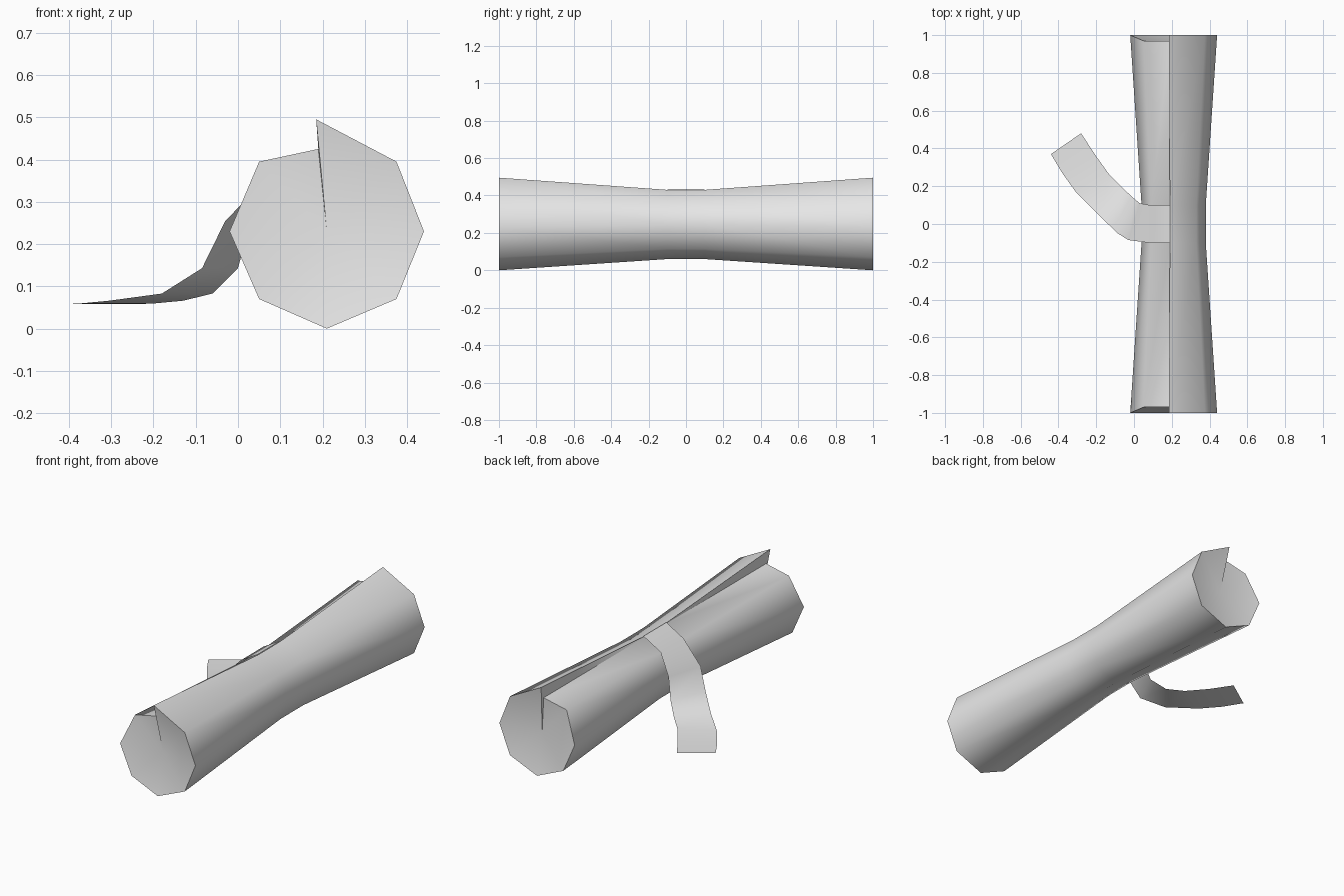
import bpy, bmesh, math

cube = bpy.data.objects.get("Cube")
if cube:
    bpy.data.objects.remove(cube, do_unlink=True)

paper = bpy.data.materials.new("light_grey_paper")
paper.use_nodes = True
paper.diffuse_color = (0.8, 0.8, 0.8, 1)
paper.node_tree.nodes["Principled BSDF"].inputs["Base Color"].default_value = (0.8, 0.8, 0.8, 1)


def finish(name, bm, angle):
    mesh = bpy.data.meshes.new(name)
    bm.to_mesh(mesh)
    bm.free()
    mesh.materials.append(paper)
    obj = bpy.data.objects.new(name, mesh)
    bpy.context.collection.objects.link(obj)
    bpy.ops.object.select_all(action="DESELECT")
    obj.select_set(True)
    bpy.context.view_layer.objects.active = obj
    bpy.ops.object.shade_smooth_by_angle(angle=math.radians(angle))
    return obj


# Rolled sheet: an octagonal roll whose overlapping edge leaves a step on top
flared = [(.185, .495), (.375, .395), (.44, .23), (.375, .07), (.21, 0),
          (.05, .07), (-.02, .23), (.05, .395), (.19, .425)]
waist = [(.19, .43), (.33, .365), (.38, .245), (.33, .115), (.21, .06),
         (.09, .115), (.04, .245), (.09, .365), (.19, .425)]
bm = bmesh.new()
rings = []
for y, section in ((-1, flared), (-.1, waist), (.1, waist), (1, flared)):
    ring = []
    for i, (x, z) in enumerate(section):
        # The tucked-under edge sits slightly inside each end
        inset = .97 if abs(y) == 1 and i >= 7 else 1
        ring.append(bm.verts.new((x, y * inset, z)))
    rings.append(ring)
count = len(flared)
for a, b in zip(rings, rings[1:]):
    for i in range(count):
        j = (i + 1) % count
        bm.faces.new((a[i], a[j], b[j], b[i]))

# Slightly dished ends
for ring, y in ((rings[0], -.955), (rings[-1], .955)):
    hub = bm.verts.new((.21, y, .23))
    for i in range(count):
        bm.faces.new((ring[i], ring[(i + 1) % count], hub))
bmesh.ops.recalc_face_normals(bm, faces=bm.faces)
finish("rolled_sheet", bm, 60)

# Loose band: rungs of (outer x, outer y, inner x, inner y, height)
rungs = [(.19, -.1, .19, .1, .433), (.085, -.1, .085, .1, .372),
         (-.03, -.085, .03, .11, .255), (-.085, -.05, 0, .135, .143),
         (-.18, .04, -.06, .19, .083), (-.305, .165, -.13, .26, .066),
         (-.38, .27, -.205, .365, .059), (-.44, .37, -.28, .48, .058)]
bm = bmesh.new()
pairs = [(bm.verts.new((ax, ay, z)), bm.verts.new((bx, by, z)))
         for ax, ay, bx, by, z in rungs]
for (a, b), (c, d) in zip(pairs, pairs[1:]):
    bm.faces.new((a, b, d, c))
finish("loose_band", bm, 60)
